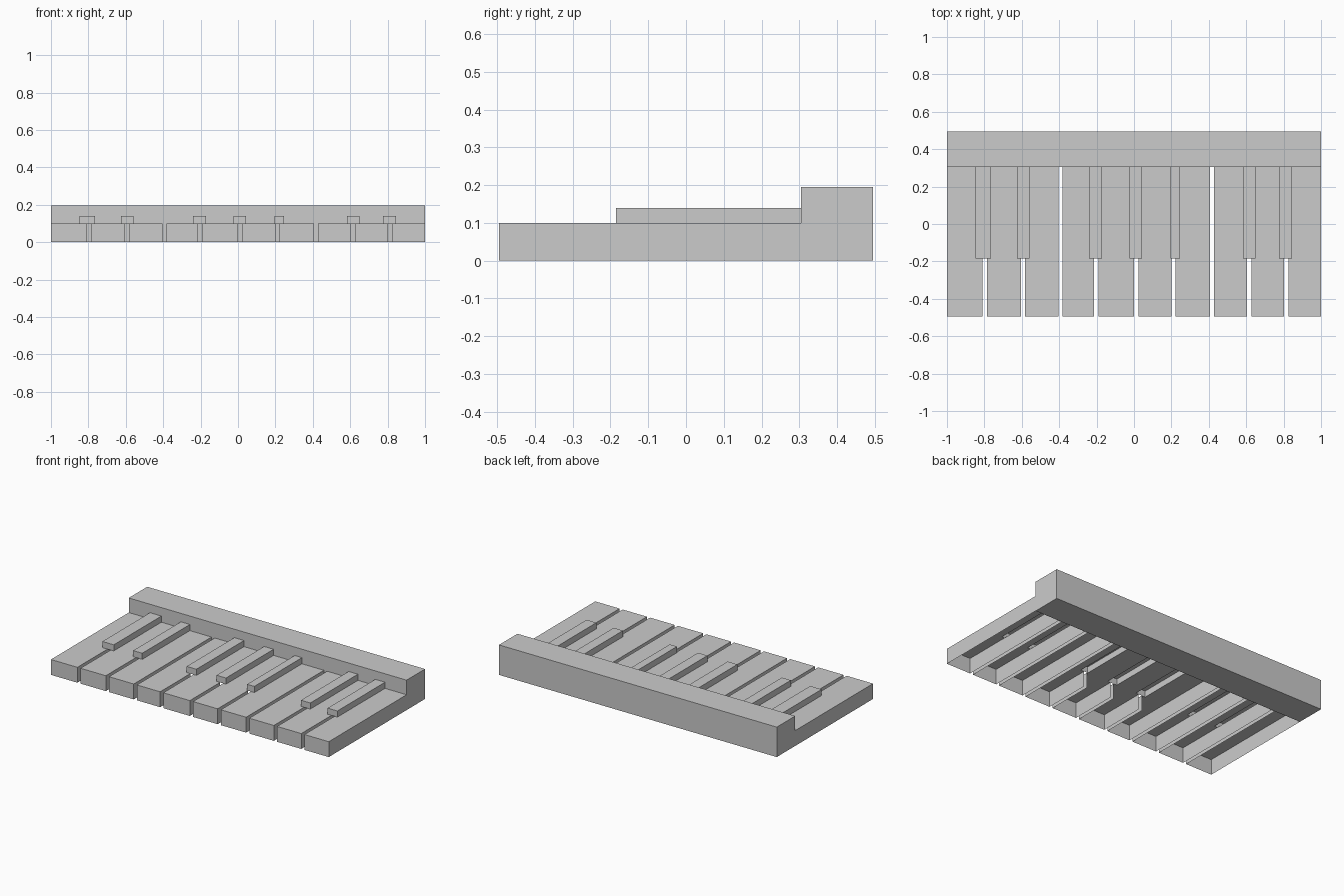
import bpy, bmesh

if "Cube" in bpy.data.objects:
    bpy.data.objects.remove(bpy.data.objects["Cube"])

FRONT, NOTCH, RAIL, BACK = -0.495, -0.185, 0.305, 0.495
KEY_H, BLACK_H, RAIL_H = 0.10, 0.14, 0.195
GAP = 0.023
gaps = [-0.81, -0.605, -0.404, -0.214, 0.0, 0.2, 0.405, 0.605, 0.802]
# raised key spans, by index of the gap they sit over
black = {0: (-0.847, -0.765), 1: (-0.625, -0.56), 3: (-0.24, -0.17),
         4: (-0.025, 0.043), 5: (0.195, 0.247), 7: (0.583, 0.65),
         8: (0.775, 0.845)}
short_walls = (3, 4, 5)   # gaps whose walls stop at the raised key


def shell(name, outline, walls, z0, z1):
    """Open-bottomed shell: flat top outline plus the listed wall segments."""
    bm = bmesh.new()
    bm.faces.new([bm.verts.new((x, y, z1)) for x, y in outline])
    for a, b in walls:
        bm.faces.new([bm.verts.new(p) for p in
                      ((*a, z0), (*b, z0), (*b, z1), (*a, z1))])
    bmesh.ops.remove_doubles(bm, verts=bm.verts, dist=1e-5)
    mesh = bpy.data.meshes.new(name)
    bm.to_mesh(mesh)
    bm.free()
    obj = bpy.data.objects.new(name, mesh)
    bpy.context.collection.objects.link(obj)
    return obj


# White keys, hollow, with notched tops beside the raised keys
lefts = [-1.0] + [g + GAP for g in gaps]
rights = gaps + [1.0]
for i, (x0, x1) in enumerate(zip(lefts, rights)):
    outline = [(x0, FRONT), (x1, FRONT)]
    if i in black:
        n = black[i][0]
        outline += [(x1, NOTCH), (n, NOTCH), (n, RAIL)]
    else:
        outline += [(x1, RAIL)]
    if i - 1 in black:
        n = black[i - 1][1]
        outline += [(n, RAIL), (n, NOTCH), (x0, NOTCH)]
    else:
        outline += [(x0, RAIL)]
    end_r = NOTCH if i in short_walls else RAIL
    end_l = NOTCH if i - 1 in short_walls else RAIL
    walls = [((x0, FRONT), (x1, FRONT)),
             ((x1, FRONT), (x1, end_r)),
             ((x0, end_l), (x0, FRONT))]
    shell(f"white_key_{i + 1}", outline, walls, 0, KEY_H)

# Raised keys, hollow
for i, (x0, x1) in enumerate(black.values()):
    o = [(x0, NOTCH), (x1, NOTCH), (x1, RAIL), (x0, RAIL)]
    shell(f"raised_key_{i + 1}", o, [(o[0], o[1]), (o[1], o[2]), (o[3], o[0])],
          KEY_H, BLACK_H)

# Back rail
bpy.ops.mesh.primitive_cube_add(size=1, location=(0, (RAIL + BACK) / 2, RAIL_H / 2))
rail = bpy.context.object
rail.name = "back_rail"
rail.scale = (2, BACK - RAIL, RAIL_H)
bpy.ops.object.transform_apply(location=False, rotation=False, scale=True)
